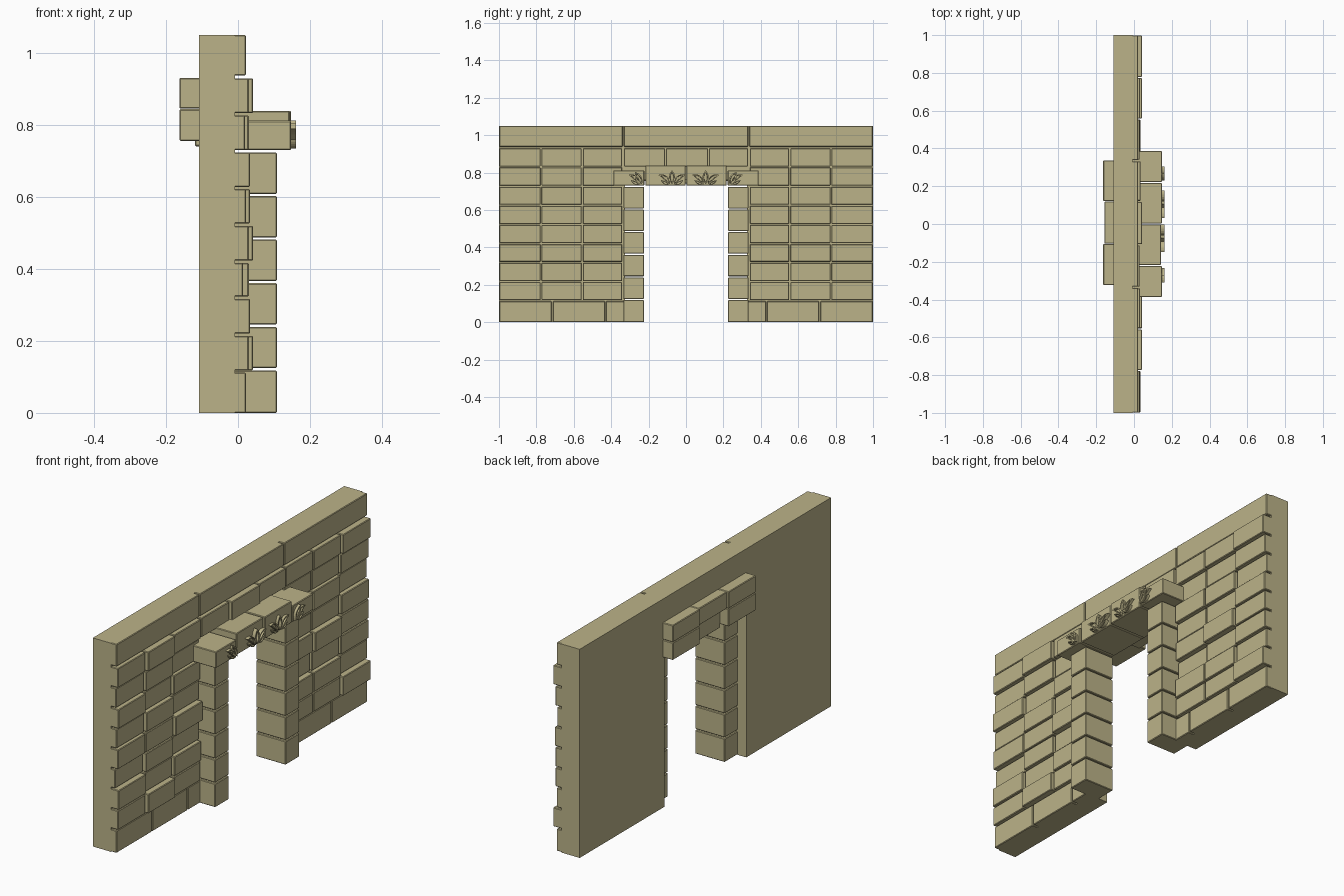
import bpy, bmesh, math
from mathutils import Vector

if "Cube" in bpy.data.objects:
    bpy.data.objects.remove(bpy.data.objects["Cube"])

stone = bpy.data.materials.new("sandstone")
stone.diffuse_color = (0.5, 0.45, 0.25, 1)
stone.use_nodes = True
stone.node_tree.nodes["Principled BSDF"].inputs["Base Color"].default_value = stone.diffuse_color


def finish(name, bm, bevel=0.0):
    bmesh.ops.recalc_face_normals(bm, faces=bm.faces)
    me = bpy.data.meshes.new(name)
    bm.to_mesh(me)
    bm.free()
    ob = bpy.data.objects.new(name, me)
    bpy.context.collection.objects.link(ob)
    me.materials.append(stone)
    if bevel:
        mod = ob.modifiers.new("worn_edges", 'BEVEL')
        mod.width = bevel
        mod.segments = 1
    return ob


def blocks(name, boxes, gap=0.003, bevel=0.003):
    """Boxes are (x0, x1, y0, y1, z0, z1); gap leaves a mortar joint in y and z."""
    bm = bmesh.new()
    for x0, x1, y0, y1, z0, z1 in boxes:
        lo = Vector((x0, y0 + gap, z0 + (gap if z0 > 0 else 0)))
        hi = Vector((x1, y1 - gap, z1 - gap))
        verts = bmesh.ops.create_cube(bm, size=1)["verts"]
        for v in verts:
            v.co = (lo + hi) / 2 + Vector(a * b for a, b in zip(v.co, hi - lo))
    return finish(name, bm, bevel)


# wall core: an upside-down U profile extruded through its thickness
bm = bmesh.new()
outline = [(-1, 0), (-0.325, 0), (-0.325, 0.76), (0.325, 0.76),
           (0.325, 0), (1, 0), (1, 1.05), (-1, 1.05)]
face = bm.faces.new([bm.verts.new((-0.108, y, z)) for y, z in outline])
ext = bmesh.ops.extrude_face_region(bm, geom=[face])["geom"]
for v in ext:
    if isinstance(v, bmesh.types.BMVert):
        v.co.x = -0.008
finish("wall_core", bm)

# facing bricks, each row with its own three depths per side
BACK = -0.02
rows = [0.115, 0.217, 0.32, 0.42, 0.523, 0.625, 0.727, 0.83, 0.933]
cols = [(0.775, 1.0), (0.555, 0.775), (0.338, 0.555)]
depths = [(0.030, 0.042, 0.030), (0.034, 0.022, 0.034), (0.014, 0.030, 0.022),
          (0.030, 0.030, 0.042), (0.022, 0.033, 0.022), (0.033, 0.020, 0.030),
          (0.020, 0.030, 0.022), (0.030, 0.042, 0.033)]
for side, sgn in (("left", -1), ("right", 1)):
    bricks = []
    for r, (z0, z1) in enumerate(zip(rows, rows[1:])):
        for c, (a, b) in enumerate(cols):
            d = depths[r][c if sgn < 0 else (c + 1) % 3]
            y0, y1 = sorted((sgn * a, sgn * b))
            bricks.append((BACK, d, y0, y1, z0, z1))
    blocks("wall_bricks_" + side, bricks)
    # longer blocks of the bottom course
    blocks("base_course_" + side,
           [(BACK, 0.022, *sorted((sgn * a, sgn * b)), 0, 0.115)
            for a, b in ((0.715, 1.0), (0.43, 0.715), (0.325, 0.43))])

# bricks over the doorway and the long top course
blocks("bricks_over_door", [(BACK, 0.03, -0.335, -0.11, 0.83, 0.933),
                            (BACK, 0.042, -0.11, 0.12, 0.83, 0.933),
                            (BACK, 0.034, 0.12, 0.335, 0.83, 0.933)])
blocks("top_course", [(BACK, 0.022, a, b, 0.935, 1.053) for a, b in
                      ((-1, -0.335), (-0.335, 0.335), (0.335, 1))])

# door pillars of six stacked stones
for side, sgn in (("left", -1), ("right", 1)):
    y0, y1 = sorted((sgn * 0.222, sgn * 0.338))
    h = 0.727 / 6
    blocks("pillar_" + side,
           [(-0.058, 0.108, y0, y1, i * h, (i + 1) * h) for i in range(6)])

# front lintel
blocks("front_lintel", [(-0.06, 0.148, -0.39, -0.22, 0.727, 0.815),
                        (-0.06, 0.143, -0.22, 0.0, 0.727, 0.842),
                        (-0.06, 0.148, 0.0, 0.22, 0.727, 0.842),
                        (-0.06, 0.148, 0.22, 0.39, 0.727, 0.815)])

# back lintel: two courses, the lower middle stone set back
blocks("back_lintel", [(-0.163, -0.05, 0.12, 0.338, 0.845, 0.932),
                       (-0.156, -0.05, -0.105, 0.12, 0.845, 0.932),
                       (-0.163, -0.05, -0.325, -0.105, 0.845, 0.932),
                       (-0.163, -0.05, 0.12, 0.338, 0.755, 0.845),
                       (-0.12, -0.05, -0.105, 0.12, 0.74, 0.845),
                       (-0.163, -0.05, -0.325, -0.105, 0.755, 0.845)], gap=0.001)


# carved leaves: a raised pointed rim around a sunken centre
def leaf(bm, y, z, angle, length, width, bend):
    n = 8
    spine = []
    p, a = Vector((y, z)), angle
    for i in range(n + 1):
        spine.append((p.copy(), Vector((math.cos(a), -math.sin(a)))))
        p += Vector((math.sin(a), math.cos(a))) * length / n
        a += bend / n

    def ring(x, w, first, last):
        pts = []
        for i in range(n + 1):
            t = first + (last - first) * i / n
            k = min(int(t * n), n - 1)
            c = spine[k][0].lerp(spine[k + 1][0], t * n - k)
            pts.append((c, spine[k][1], w * math.sin(math.pi * i / n) ** 0.9 if 0 < i < n else 0))
        co = [c + d * s for c, d, s in pts] + [c - d * s for c, d, s in pts[-2:0:-1]]
        return [bm.verts.new((x, q.x, q.y)) for q in co]

    rings = [ring(0.138, width, 0, 1), ring(0.161, width, 0, 1),
             ring(0.161, width * 0.6, 0.12, 0.86), ring(0.150, width * 0.5, 0.14, 0.84)]
    for r0, r1 in zip(rings, rings[1:]):
        for i in range(len(r0)):
            j = (i + 1) % len(r0)
            bm.faces.new((r0[i], r0[j], r1[j], r1[i]))
    bm.faces.new(rings[-1])
    bm.faces.new(rings[0])


bm = bmesh.new()
for y, parts in ((-0.235, (-1, 0)), (-0.075, (-1, 0, 1)),
                 (0.105, (-1, 0, 1)), (0.232, (0, 1))):
    for s in parts:
        if s == 0:
            tilt = {-0.235: -0.5, 0.232: 0.5}.get(y, 0)
            leaf(bm, y, 0.737, tilt, 0.076, 0.017, 0)
        else:
            leaf(bm, y + s * 0.012, 0.736, s * 0.35, 0.085, 0.012, s * 1.2)
            leaf(bm, y + s * 0.016, 0.736, s * 1.25, 0.05, 0.008, -s * 0.4)
finish("lintel_leaf_carving", bm)
